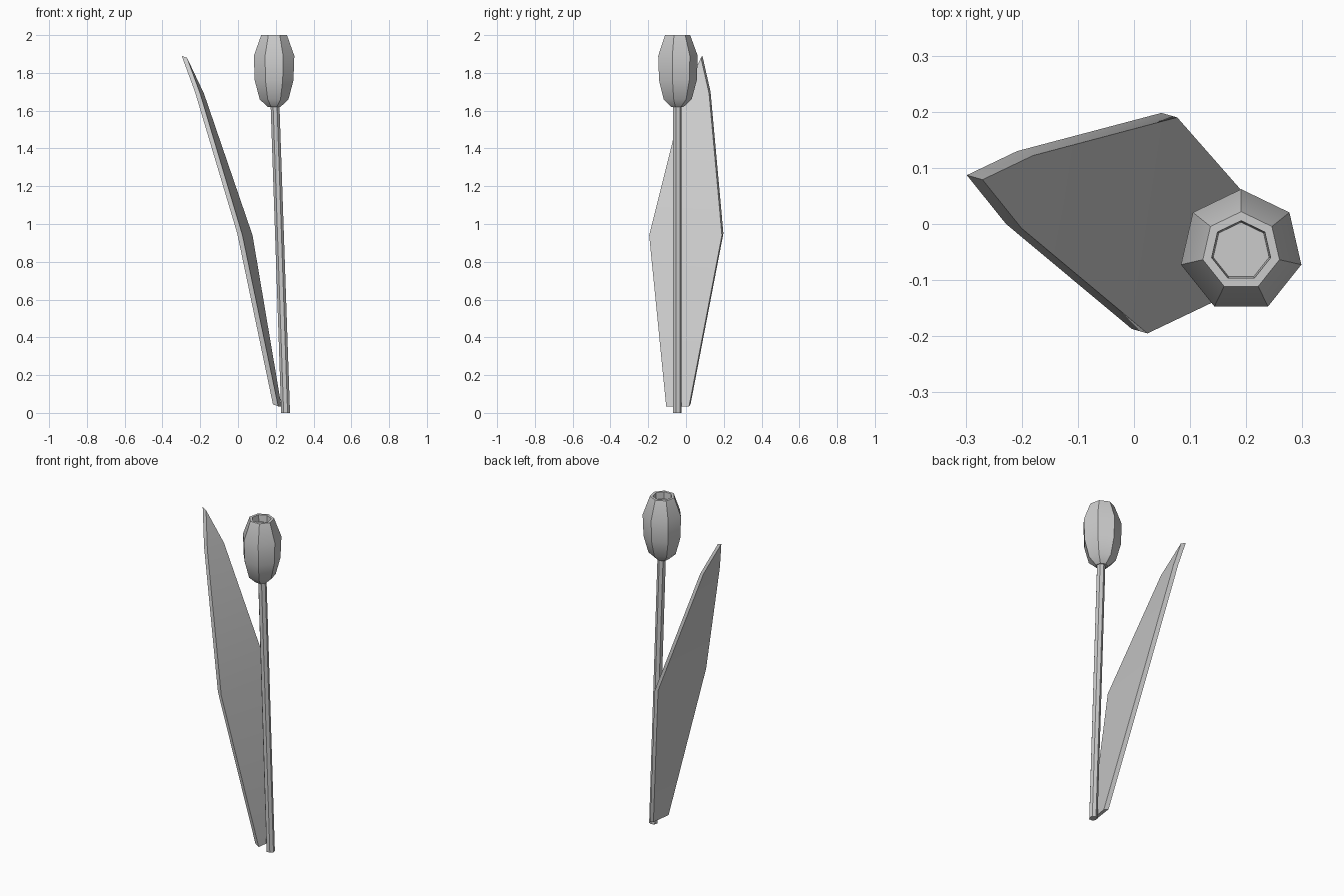
import bpy
import bmesh
from math import sin, cos, pi, radians
from mathutils import Vector

cube = bpy.data.objects.get("Cube")
if cube:
    bpy.data.objects.remove(cube, do_unlink=True)

grey = bpy.data.materials.new("plain_grey")
grey.use_nodes = True
colour = (0.6, 0.6, 0.6, 1)
grey.diffuse_color = colour
grey.node_tree.nodes["Principled BSDF"].inputs["Base Color"].default_value = colour

SIDES = 7


def finish(name, bm):
    """Turn a bmesh into a softly shaded object with sharp corners kept."""
    bmesh.ops.recalc_face_normals(bm, faces=bm.faces)
    mesh = bpy.data.meshes.new(name)
    bm.to_mesh(mesh)
    bm.free()
    mesh.materials.append(grey)
    obj = bpy.data.objects.new(name, mesh)
    bpy.context.collection.objects.link(obj)
    bpy.ops.object.select_all(action='DESELECT')
    obj.select_set(True)
    bpy.context.view_layer.objects.active = obj
    bpy.ops.object.shade_smooth_by_angle(angle=radians(35))
    return obj


def loft(name, rings):
    """Capped seven-sided loft through rings of (x, y, z, radius)."""
    bm = bmesh.new()
    loops = []
    for x, y, z, r in rings:
        angles = [pi / 2 + 2 * pi * i / SIDES for i in range(SIDES)]
        loops.append([bm.verts.new((x + r * cos(a), y + r * sin(a), z)) for a in angles])
    for low, high in zip(loops, loops[1:]):
        for i in range(SIDES):
            j = (i + 1) % SIDES
            bm.faces.new((low[i], low[j], high[j], high[i]))
    bm.faces.new(loops[0][::-1])
    bm.faces.new(loops[-1])
    return finish(name, bm)


# Slightly leaning stem
loft("stem", [(0.252, -0.048, 0, 0.024), (0.196, -0.048, 1.63, 0.024)])

# Closed flower cup with a shallow hollow in its top
cup = [(1.62, 0.035), (1.66, 0.078), (1.76, 0.105), (1.89, 0.11),
       (2.0, 0.07), (2.0, 0.054), (1.96, 0.051)]
loft("flower_head", [(0.191, -0.048, z, r) for z, r in cup])

# Long curved leaf: paired edge points from base to shoulder, then the tip
left_edge = [(0.213, -0.105, 0.035), (0.024, -0.195, 0.94), (-0.2, -0.008, 1.69)]
right_edge = [(0.23, 0.016, 0.035), (0.077, 0.19, 0.94), (-0.18, 0.122, 1.69)]
tip = (-0.27, 0.079, 1.88)
thickness = Vector((-0.028, 0.008, 0.01))

bm = bmesh.new()
left = [bm.verts.new(p) for p in left_edge]
right = [bm.verts.new(p) for p in right_edge]
for i in range(len(left) - 1):
    bm.faces.new((left[i], right[i], right[i + 1], left[i + 1]))
bm.faces.new((left[-1], right[-1], bm.verts.new(tip)))
front = list(bm.faces)
back = bmesh.ops.extrude_face_region(bm, geom=front, use_keep_orig=True)
moved = [v for v in back["geom"] if isinstance(v, bmesh.types.BMVert)]
bmesh.ops.translate(bm, verts=moved, vec=thickness)
finish("leaf", bm)
